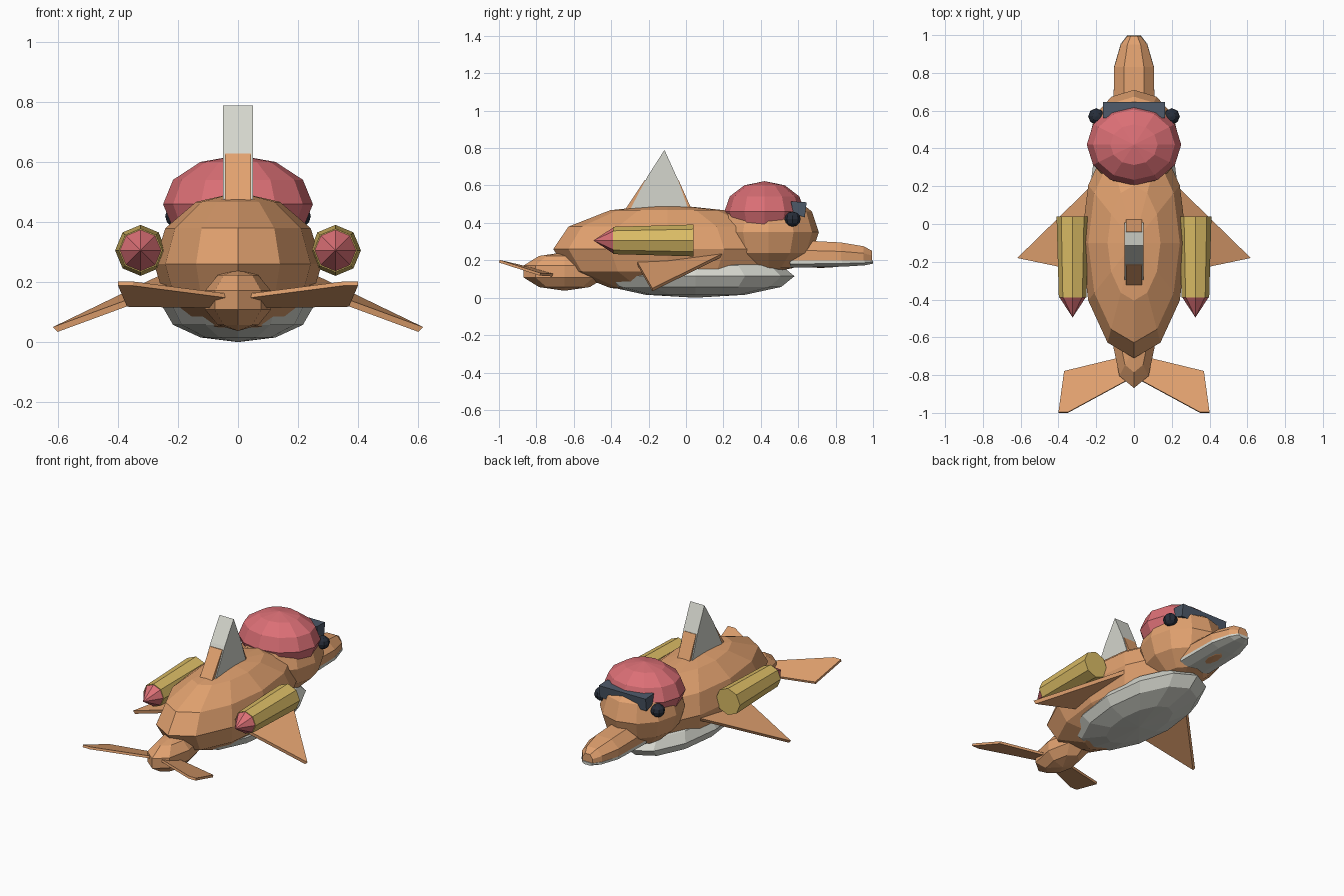
import bpy, bmesh
from math import radians
from mathutils import Matrix, Vector

if "Cube" in bpy.data.objects:
    bpy.data.objects.remove(bpy.data.objects["Cube"], do_unlink=True)


def material(name, rgb):
    m = bpy.data.materials.new(name)
    m.use_nodes = True
    m.diffuse_color = (*rgb, 1)
    m.node_tree.nodes["Principled BSDF"].inputs["Base Color"].default_value = (*rgb, 1)
    return m


TAN = material("tan_skin", (0.76, 0.36, 0.16))
GREY = material("pale_grey", (0.66, 0.67, 0.61))
RED = material("cap_red", (0.71, 0.16, 0.18))
GOLD = material("rocket_gold", (0.70, 0.50, 0.13))
SLATE = material("goggle_slate", (0.075, 0.10, 0.14))
DARK = material("eye_dark", (0.02, 0.027, 0.042))


def finish(name, bm, mat):
    bmesh.ops.recalc_face_normals(bm, faces=bm.faces[:])
    me = bpy.data.meshes.new(name)
    bm.to_mesh(me)
    bm.free()
    me.materials.append(mat)
    ob = bpy.data.objects.new(name, me)
    bpy.context.collection.objects.link(ob)
    return ob


def ball(name, mat, centre, radii, segs=12, rings=6):
    """Faceted ellipsoid with a vertex pointing along y."""
    bm = bmesh.new()
    bmesh.ops.create_uvsphere(bm, u_segments=segs, v_segments=rings, radius=1)
    bmesh.ops.transform(bm, matrix=Matrix.Translation(centre) @ Matrix.Diagonal((*radii, 1)),
                        verts=bm.verts[:])
    return finish(name, bm, mat)


def loft(name, mat, rings):
    """Join equal-sized rings of points and cap both ends."""
    bm = bmesh.new()
    loops = [[bm.verts.new(p) for p in ring] for ring in rings]
    n = len(loops[0])
    for a, b in zip(loops, loops[1:]):
        for i in range(n):
            j = (i + 1) % n
            bm.faces.new((a[i], a[j], b[j], b[i]))
    bm.faces.new(loops[0])
    bm.faces.new(loops[-1])
    return finish(name, bm, mat)


def plate(name, mat, points, offset):
    """Flat outline given thickness along an offset."""
    off = Vector(offset)
    return loft(name, mat, [[Vector(p) - off for p in points],
                            [Vector(p) + off for p in points]])


def tube(name, mat, x, z, y0, r0, y1, r1, segs=8):
    """Faceted cylinder or cone along y."""
    bm = bmesh.new()
    bmesh.ops.create_cone(bm, cap_ends=True, segments=segs, radius1=r0, radius2=r1,
                          depth=y1 - y0)
    bmesh.ops.transform(bm, verts=bm.verts[:],
                        matrix=Matrix.Translation((x, (y0 + y1) / 2, z))
                        @ Matrix.Rotation(radians(-90), 4, 'X'))
    return finish(name, bm, mat)


# Main rounded masses
ball("body", TAN, (0, -0.10, 0.26), (0.28, 0.61, 0.24))
ball("belly", GREY, (0, 0.05, 0.115), (0.25, 0.53, 0.115))
ball("head", TAN, (0, 0.44, 0.35), (0.24, 0.27, 0.22))
ball("tail_stock", TAN, (0, -0.65, 0.14), (0.115, 0.23, 0.103), 8, 5)

# Cap and goggles
ball("cap", RED, (0, 0.42, 0.46), (0.25, 0.215, 0.163))
plate("goggles", SLATE, [(0, 0.56, 0.515), (0, 0.645, 0.51), (0, 0.635, 0.43), (0, 0.575, 0.45)],
      (0.165, 0, 0))

# Beak: upper half, lower jaw and chin
UPPER = [(-1, 0), (-1, 0.5), (-0.5, 1), (0.5, 1), (1, 0.5), (1, 0)]
STATIONS = [(0.55, 0.11, 1.1), (0.83, 0.105, 0.95), (0.95, 0.07, 0.75), (0.995, 0.035, 0.5)]
loft("upper_beak", TAN, [[(w * u, y, 0.20 + 0.1 * h * v) for u, v in UPPER]
                         for y, w, h in STATIONS])
loft("lower_jaw", GREY, [[(w * u, y + 0.005, 0.20 - 0.036 * h * v) for u, v in UPPER]
                         for y, w, h in STATIONS])
ball("chin", TAN, (0, 0.72, 0.185), (0.06, 0.13, 0.026), 8, 6)

# Dorsal fin with a grey blade sleeve
plate("dorsal_fin", TAN, [(0, -0.34, 0.45), (0, -0.22, 0.63), (0, -0.04, 0.63), (0, 0.04, 0.45)],
      (0.043, 0, 0))
plate("dorsal_blade", GREY, [(0, -0.31, 0.45), (0, -0.205, 0.65), (0, -0.115, 0.79),
                             (0, -0.045, 0.635), (0, 0.02, 0.45)], (0.05, 0, 0))

# Paired parts
for side, s in (("left", 1), ("right", -1)):
    ball(side + "_eye", DARK, (s * 0.2, 0.57, 0.42), (0.043, 0.043, 0.04), 8, 6)

    tube(side + "_rocket", GOLD, s * 0.325, 0.306, -0.39, 0.073, 0.04, 0.085)
    tube(side + "_rocket_nose", RED, s * 0.325, 0.306, -0.495, 0, -0.385, 0.072)

    plate(side + "_flipper", TAN, [(s * 0.18, 0.24, 0.25), (s * 0.18, -0.27, 0.20),
                                   (s * 0.61, -0.18, 0.042)], (s * 0.008, 0, 0.008))

    plate(side + "_fluke", TAN, [(s * 0.04, -0.70, 0.12), (s * 0.37, -0.78, 0.125),
                                 (s * 0.4, -0.998, 0.195), (s * 0.35, -0.998, 0.195),
                                 (s * 0.04, -0.83, 0.155)], (0, 0.002, 0.007))
